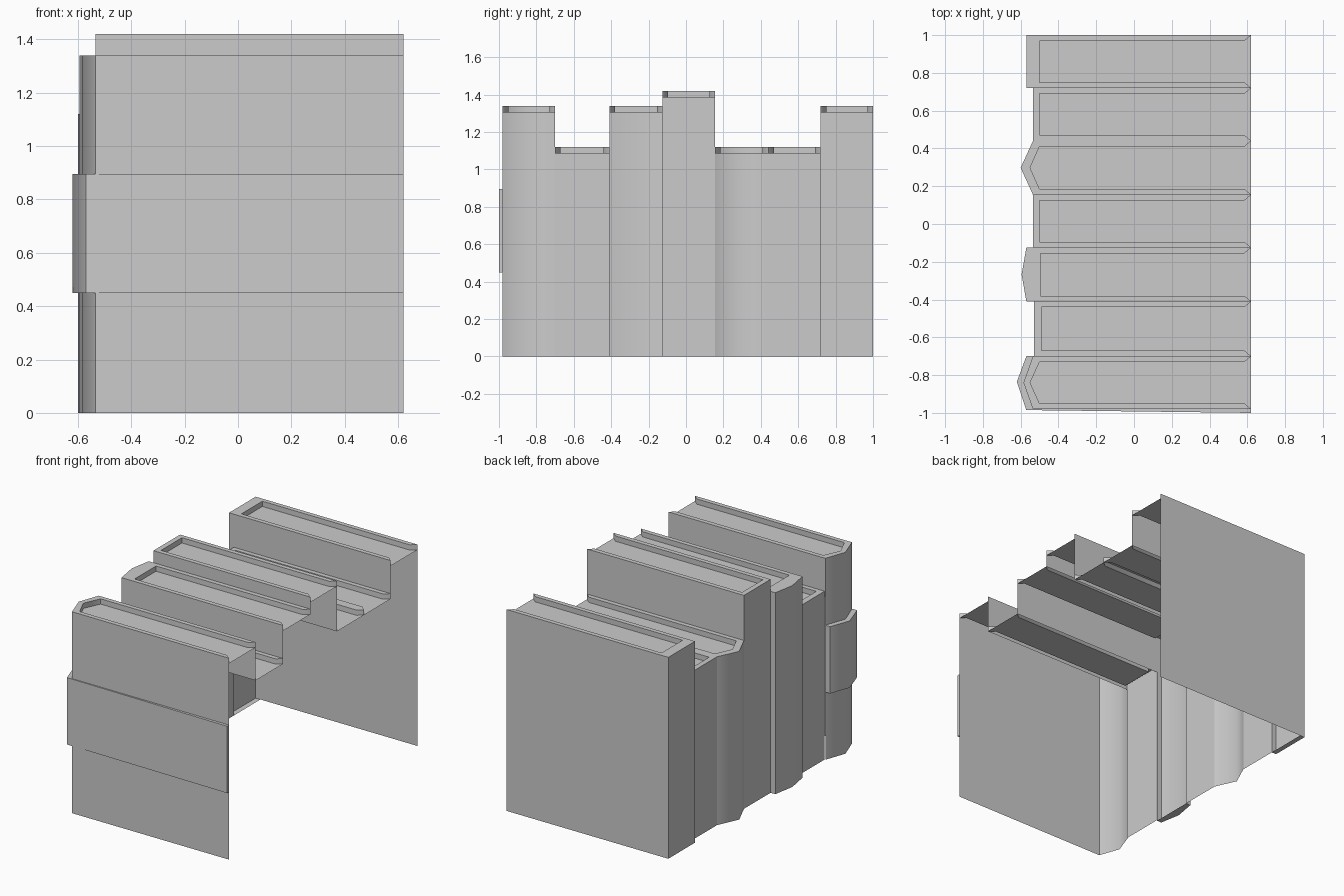
import bpy, bmesh, math

if "Cube" in bpy.data.objects:
    bpy.data.objects.remove(bpy.data.objects["Cube"])

XE = 0.62      # open page edge
RIM = 0.03     # cover thickness
DROP = 0.035   # page block sits this far below the cover top


def finish(name, quads):
    bm = bmesh.new()
    for q in quads:
        bm.faces.new([bm.verts.new(p) for p in q])
    bmesh.ops.remove_doubles(bm, verts=bm.verts, dist=1e-4)
    me = bpy.data.meshes.new(name)
    bm.to_mesh(me)
    bm.free()
    ob = bpy.data.objects.new(name, me)
    bpy.context.collection.objects.link(ob)
    bpy.ops.object.select_all(action='DESELECT')
    ob.select_set(True)
    bpy.context.view_layer.objects.active = ob
    bpy.ops.object.shade_smooth_by_angle(angle=math.radians(60))
    return ob


def wall(a, b, z0, z1):
    return [(*a, z0), (*b, z0), (*b, z1), (*a, z1)]


def book(name, y1, y0, top, spine, ridge, low1, low0, inner_x=-0.50):
    """Open-backed book; low1/low0 are where the side covers start (None = no cover)."""
    ym = (y0 + y1) / 2
    outer = [(XE, y1), (spine, y1), (spine, y0), (XE, y0)]
    inner = [(XE - 0.035, y1 - RIM), (inner_x, y1 - RIM), (inner_x, y0 + RIM), (XE - 0.035, y0 + RIM)]
    if ridge:
        outer.insert(2, (ridge, ym))
        inner.insert(2, (inner_x - 0.05 if spine > -0.55 else inner_x, ym))
    floor = top - DROP
    f = []
    # covers and spine
    last = len(outer) - 2
    for i in range(last + 1):
        low = low1 if i == 0 else low0 if i == last else 0
        if low is not None:
            f.append(wall(outer[i], outer[i + 1], low, top))
        # rim of the cover
        f.append([(*outer[i], top), (*outer[i + 1], top), (*inner[i + 1], top), (*inner[i], top)])
    # recess walls and page surface
    chain = [outer[0]] + inner + [outer[-1]]
    for a, b in zip(chain, chain[1:]):
        f.append(wall(b, a, floor, top))
    f.append([(*p, floor) for p in chain])
    # protruding spine: step sides and underside
    if spine < -0.55:
        back = -0.535
        if low1:
            f.append(wall((back, y1), (spine, y1), 0, low1))
        if low0:
            f.append(wall((spine, y0), (back, y0), 0, low0))
        f.append([(*p, 0) for p in reversed([(back, y1)] + outer[1:-1] + [(back, y0)])])
    return finish(name, f)


LO = 1.12 - DROP
# name, y1, y0, top, spine x, ridge x, side cover starts, recess x
book("book_1", 1.00, 0.72, 1.34, -0.57, None, 0, LO)
book("book_2", 0.72, 0.44, 1.12, -0.535, None, None, None)
book("book_3", 0.44, 0.155, 1.12, -0.535, -0.60, None, None)
book("book_4", 0.155, -0.125, 1.42, -0.535, None, LO, 1.34 - DROP)
book("book_5", -0.125, -0.41, 1.34, -0.57, -0.595, 1.34 - DROP, LO, -0.495)
book("book_6", -0.41, -0.70, 1.12, -0.53, None, None, None, -0.49)
book("book_7", -0.70, -0.98, 1.34, -0.535, -0.585, LO, 0)

# paper band around the front book
Z0, Z1 = 0.45, 0.895
out = [(-0.57, -0.70), (-0.62, -0.835), (-0.57, -0.985), (XE, -1.0)]
inn = [(-0.535, -0.70), (-0.585, -0.84), (-0.535, -0.98), (XE, -0.98)]
faces = [wall(inn[0], out[0], Z0, Z1), wall(out[-1], inn[-1], Z0, Z1)]
for i in range(3):
    ring = [out[i], out[i + 1], inn[i + 1], inn[i]]
    faces.append(wall(out[i], out[i + 1], Z0, Z1))
    faces.append([(*p, Z1) for p in ring])
    faces.append([(*p, Z0) for p in reversed(ring)])
finish("paper_band", faces)
